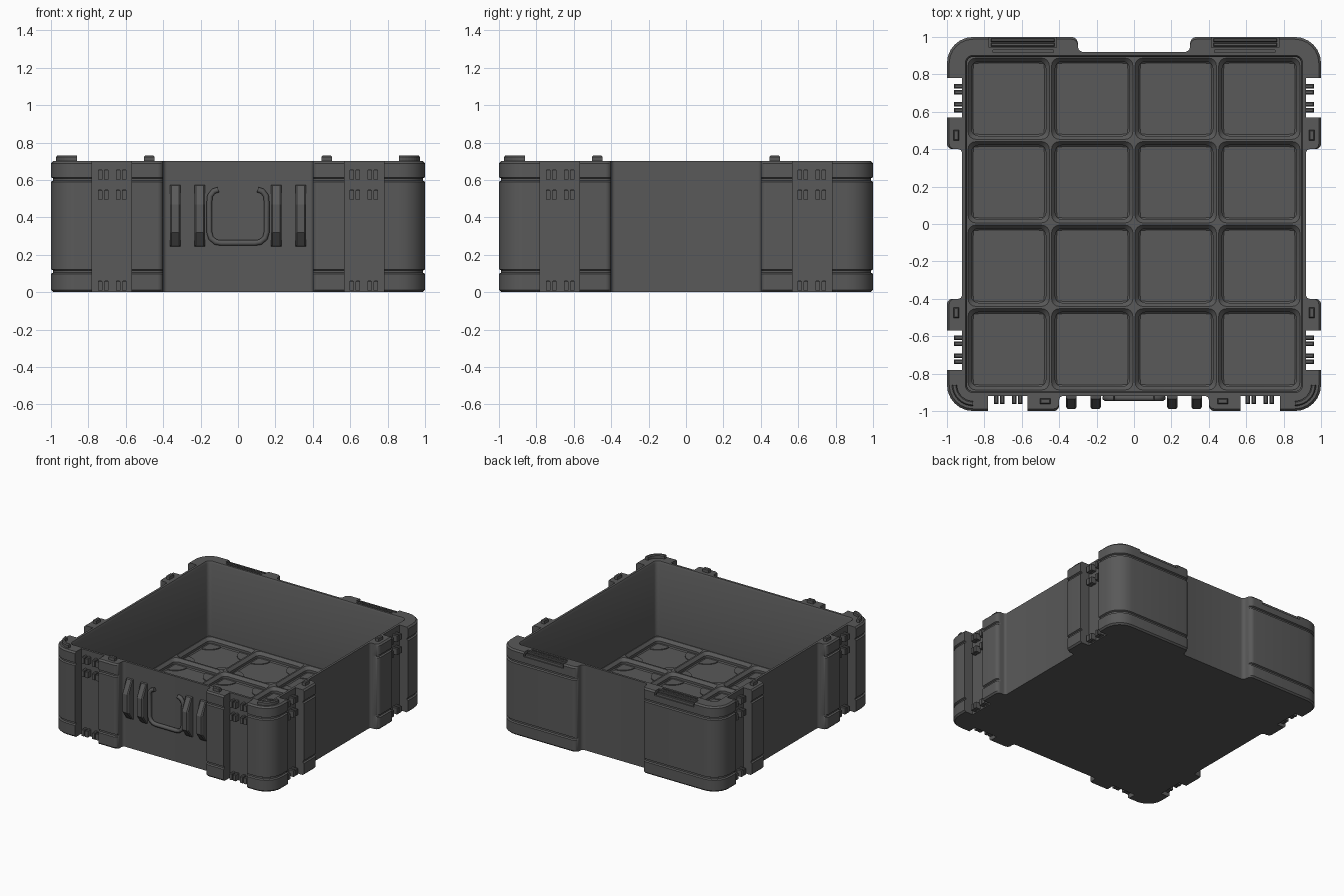
import bpy, bmesh, math
from mathutils import Vector

if "Cube" in bpy.data.objects:
    bpy.data.objects.remove(bpy.data.objects["Cube"])

grey = bpy.data.materials.new("dark grey plastic")
grey.diffuse_color = (0.1, 0.1, 0.1, 1)
grey.use_nodes = True
grey.node_tree.nodes["Principled BSDF"].inputs["Base Color"].default_value = grey.diffuse_color


def rounded(points, seg=6):
    """Polygon from (x, y, radius) corners; a radius of 0 keeps the corner sharp."""
    out = []
    for i, (x, y, r) in enumerate(points):
        p = Vector((x, y))
        if r == 0:
            out.append(p)
            continue
        a = (Vector(points[i - 1][:2]) - p).normalized() * r
        b = (Vector(points[(i + 1) % len(points)][:2]) - p).normalized() * r
        for k in range(seg + 1):
            t = k / seg * math.pi / 2
            out.append(p + a * (1 - math.sin(t)) + b * (1 - math.cos(t)))
    return out


def rounded_square(h, r, seg=6):
    return rounded([(-h, -h, r), (h, -h, r), (h, h, r), (-h, h, r)], seg)


def loft(bm, loops, start=True, end=True, at=(0, 0)):
    """Skin a list of (outline, z) loops and cap the ends."""
    rings = [[bm.verts.new((p[0] + at[0], p[1] + at[1], z)) for p in pts] for pts, z in loops]
    for a, b in zip(rings, rings[1:]):
        for i in range(len(a)):
            j = (i + 1) % len(a)
            bm.faces.new((a[i], a[j], b[j], b[i]))
    if start:
        bm.faces.new(rings[0][::-1])
    if end:
        bm.faces.new(rings[-1])


def box(bm, x0, x1, y0, y1, z0, z1, c=0.0):
    """Box with its top edge chamfered by c."""
    def rect(i):
        return [(x0 + i, y0 + i), (x1 - i, y0 + i), (x1 - i, y1 - i), (x0 + i, y1 - i)]
    loops = [(rect(0), z0), (rect(0), z1 - c)]
    if c:
        loops.append((rect(c), z1))
    loft(bm, loops)


def finish(name, bm, fix=True):
    if fix:
        bmesh.ops.recalc_face_normals(bm, faces=bm.faces[:])
    me = bpy.data.meshes.new(name)
    bm.to_mesh(me)
    bm.free()
    ob = bpy.data.objects.new(name, me)
    bpy.context.collection.objects.link(ob)
    me.materials.append(grey)
    return ob


def activate(ob):
    bpy.ops.object.select_all(action='DESELECT')
    ob.select_set(True)
    bpy.context.view_layer.objects.active = ob


def smooth(ob):
    activate(ob)
    bpy.ops.object.shade_smooth_by_angle(angle=math.radians(30))


# Box shell: notched outline, with two grooves running round the corner blocks
def outline(d):
    h, n = 1 - d, 0.92
    half = [(.40, -n, .02), (.40, -h, .03), (.57, -h, 0), (.57, -n, 0), (.78, -n, 0), (.78, -h, 0),
            (h, -h, .14 - d), (h, -.78, 0), (n, -.78, 0), (n, -.57, 0), (h, -.57, 0),
            (h, -.40, .03), (n, -.40, .02), (n, .40, .02), (h, .40, .03), (h, .57, 0),
            (n, .57, 0), (n, .78, 0), (h, .78, 0), (h, h, .14 - d), (.30, h, .035), (.30, n, .03)]
    return rounded(half + [(-x, y, r) for x, y, r in reversed(half)])


g = 0.012
levels = [(0, g), (g, 0), (.098, 0), (.104, g), (.116, g), (.122, 0),
          (.590, 0), (.596, g), (.608, g), (.614, 0), (.688, 0), (.70, g)]
bm = bmesh.new()
loft(bm, [(outline(d), z) for z, d in levels])
shell = finish("box_shell", bm)

# Cutter: inner cavity and the hinge pockets in the back rim
bm = bmesh.new()
loft(bm, [(rounded_square(.893, .03), .03), (rounded_square(.893, .03), .685),
          (rounded_square(.903, .04), .703), (rounded_square(.903, .04), .8)])
for s in (-1, 1):
    xs = sorted((s * .415, s * .775))
    box(bm, *xs, .945, 1.05, .665, .8)
    xs = sorted((s * .43, s * .755))
    box(bm, *xs, .918, .930, .69, .8)
cutter = finish("cavity_cutter", bm)
cutter.hide_render = True
mod = shell.modifiers.new("cavity", 'BOOLEAN')
mod.operation = 'DIFFERENCE'
mod.solver = 'EXACT'
mod.object = cutter
activate(shell)
bpy.ops.object.modifier_apply(modifier=mod.name)
bpy.data.objects.remove(cutter)
smooth(shell)

# Floor grid: 4 x 4 stepped sockets, each with four thin corner pads
pitch = 0.4465
cells = [((i - 1.5) * pitch, (j - 1.5) * pitch) for i in range(4) for j in range(4)]
socket = [(pitch / 2, .001, .085), (.217, .04, .085), (.198, .035, .062),
          (.198, .035, .043), (.190, .03, .035)]
bm = bmesh.new()
for c in cells:
    loft(bm, [(rounded_square(h, r, 4), z) for h, r, z in socket], start=False, at=c)
smooth(finish("floor_grid", bm, fix=False))

bm = bmesh.new()
for c in cells:
    for k in range(4):
        a0 = k * math.pi / 2
        cx, cy = .189 * math.sqrt(2) * math.cos(a0 + math.pi / 4), .189 * math.sqrt(2) * math.sin(a0 + math.pi / 4)
        arc = [(cx, cy)] + [(cx + .105 * math.cos(a0 + math.pi + t * math.pi / 16),
                             cy + .105 * math.sin(a0 + math.pi + t * math.pi / 16)) for t in range(9)]
        loft(bm, [(arc, .033), (arc, .041)], at=c)
finish("floor_corner_pads", bm)

# Hinge bars sitting in the back pockets
bm = bmesh.new()
for s in (-1, 1):
    for a, b in ((.425, .765),):
        xs = sorted((s * a, s * b))
        box(bm, *xs, .950, .968, .66, .695, .004)
        box(bm, *xs, .974, .992, .66, .688, .004)
finish("hinge_bars", bm)

# Clip ribs inside the six full-height slots
bm = bmesh.new()
for zc in (.035, .522, .63):
    for u in (.608, .641, .704, .737):
        for s in (-1, 1):
            box(bm, s * u - .012, s * u + .012, -.962, -.91, zc - .027, zc + .027, .005)
            for t in (-1, 1):
                xs = sorted((s * .91, s * .962))
                box(bm, *xs, t * u - .012, t * u + .012, zc - .027, zc + .027, .005)
finish("slot_clips", bm)

# Stacking lugs on the rim: small blocks and curved front-corner ridges
bm = bmesh.new()
for s in (-1, 1):
    box(bm, s * .475 - .028, s * .475 + .028, -.962, -.932, .69, .73, .006)
    for t in (-1, 1):
        box(bm, s * .95 - .015, s * .95 + .015, t * .475 - .028, t * .475 + .028, .69, .73, .006)

    def ridge(w):
        angles = [k * math.pi / 20 for k in range(11)]
        ring = [(.1 + w, a) for a in angles] + [(.1 - w, a) for a in reversed(angles)]
        return [(s * (.86 + r * math.cos(a)), -.86 - r * math.sin(a)) for r, a in ring]
    loft(bm, [(ridge(.013), .69), (ridge(.013), .722), (ridge(.007), .73)])
finish("stacking_lugs", bm)

# Front fins: tapered side profile swept across x
fin = [(-.91, .24), (-.935, .25), (-.99, .32), (-.99, .47), (-.935, .57), (-.91, .575)]
bm = bmesh.new()
for x in (-.335, -.205, .205, .335):
    rings = []
    for dx, k in ((-.028, .85), (-.02, 1), (.02, 1), (.028, .85)):
        rings.append([bm.verts.new((x + dx, -.91 + (y + .91) * k, z)) for y, z in fin])
    for a, b in zip(rings, rings[1:]):
        for i in range(len(fin)):
            j = (i + 1) % len(fin)
            bm.faces.new((a[i], a[j], b[j], b[i]))
    bm.faces.new(rings[0])
    bm.faces.new(rings[-1])
finish("front_fins", bm)

# Open U-shaped raised frame between the fins
half = [(.105, .548), (.13, .54), (.15, .515), (.153, .48), (.153, .32), (.145, .29), (.12, .268), (.09, .263)]
path = half + [(-x, z) for x, z in reversed(half)]
cu = bpy.data.curves.new("front_frame", 'CURVE')
cu.dimensions = '3D'
cu.bevel_depth = .017
cu.bevel_resolution = 1
cu.use_fill_caps = True
sp = cu.splines.new('POLY')
sp.points.add(len(path) - 1)
for p, (x, z) in zip(sp.points, path):
    p.co = (x, -.93, z, 1)
cu.materials.append(grey)
frame = bpy.data.objects.new("front_frame", cu)
bpy.context.collection.objects.link(frame)
activate(frame)
bpy.ops.object.convert(target='MESH')
